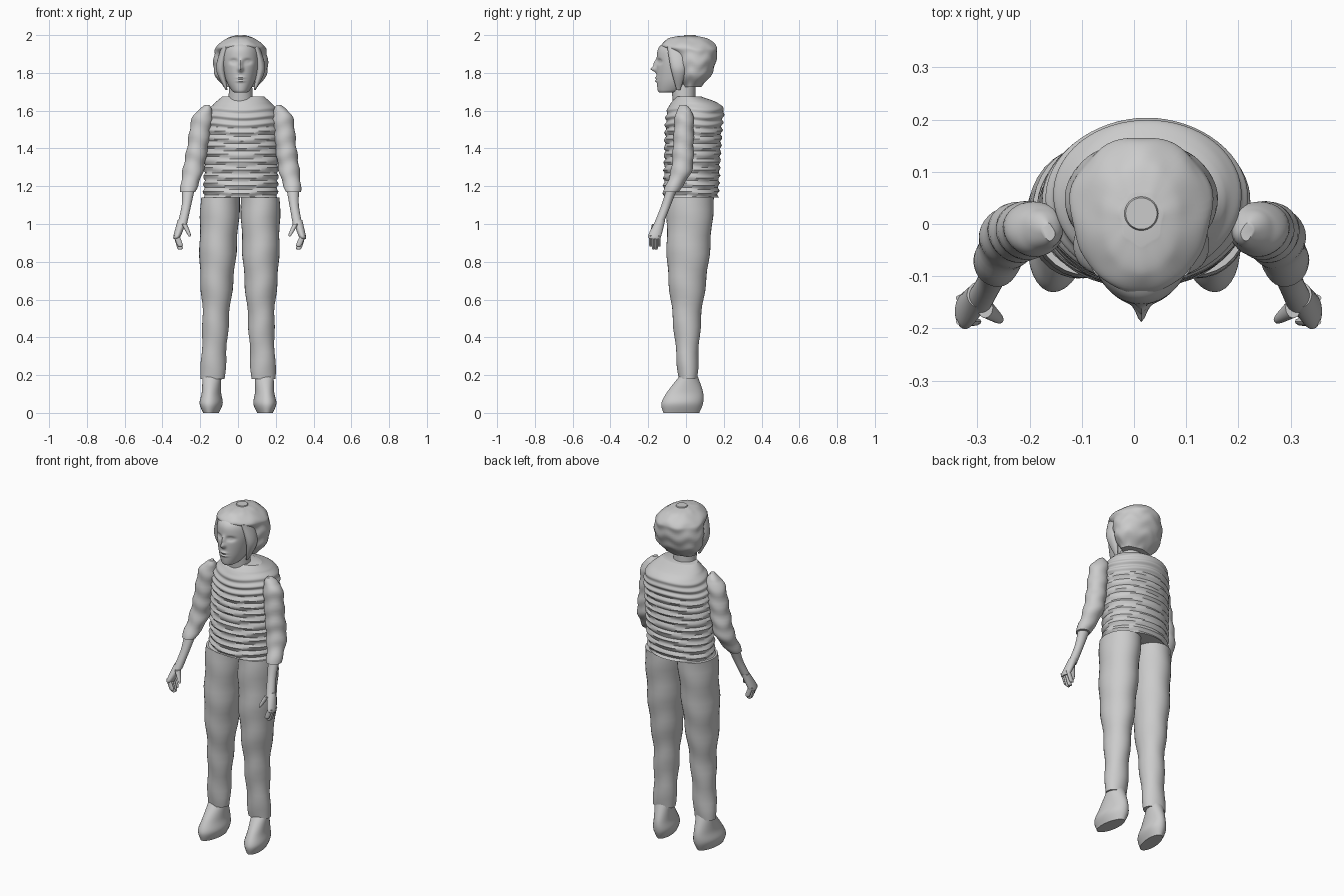
import bpy, bmesh, math
from math import sin, cos, pi, exp

cube = bpy.data.objects.get("Cube")
if cube:
    bpy.data.objects.remove(cube, do_unlink=True)

colour = (.6, .6, .6, 1)
grey = bpy.data.materials.new("plain grey")
grey.use_nodes = True
grey.diffuse_color = colour
grey.node_tree.nodes["Principled BSDF"].inputs["Base Color"].default_value = colour


def curve_value(before, start, end, after, t):
    """Smooth blend from start to end, guided by their neighbours."""
    slope_in, slope_out = (end - before) / 2, (after - start) / 2
    ease = t * t * (3 - 2 * t)
    return (start + (end - start) * ease
            + slope_in * t * (1 - t) ** 2 - slope_out * t * t * (1 - t))


def resample(rows, steps):
    """Insert smooth in-between sections."""
    padded = [rows[0], *rows, rows[-1]]
    result = []
    for window in zip(padded, padded[1:], padded[2:], padded[3:]):
        for step in range(steps):
            result.append([curve_value(*values, step / steps) for values in zip(*window)])
    return result + [rows[-1]]


def leaning(x, y, z):
    """The body axis drifts gently towards its left with height."""
    return x + z * z / 100, y, z


def mirrored(side):
    """Placement for a paired limb."""
    return lambda x, y, z: leaning(side * x, y, z)


def head_place(x, y, z):
    return x + .014, y, z


def loft(name, rows, segments=32, steps=8, place=leaning, relief=None):
    """Skin ovals: height, inner and outer side (or half width), front, back."""
    rows = [row if len(row) == 5 else (row[0], -row[1], *row[1:]) for row in rows]
    bm = bmesh.new()
    rings = []
    for z, inner, outer, front, back in resample(rows, steps):
        ring = []
        for k in range(segments):
            angle = 2 * pi * k / segments
            swell = relief(angle, z) if relief else 0
            x = (inner + outer) / 2 + ((outer - inner) / 2 + swell) * cos(angle)
            y = (front + back) / 2 + ((back - front) / 2 + swell) * sin(angle)
            ring.append(bm.verts.new(place(x, y, z)))
        rings.append(ring)
    for lower, upper in zip(rings, rings[1:]):
        for k in range(segments):
            bm.faces.new((lower[k - 1], lower[k], upper[k], upper[k - 1]))
    bm.faces.new(rings[0])
    bm.faces.new(rings[-1])
    bmesh.ops.recalc_face_normals(bm, faces=bm.faces)
    mesh = bpy.data.meshes.new(name)
    bm.to_mesh(mesh)
    bm.free()
    mesh.materials.append(grey)
    part = bpy.data.objects.new(name, mesh)
    bpy.context.collection.objects.link(part)
    bpy.ops.object.select_all(action='DESELECT')
    part.select_set(True)
    bpy.context.view_layer.objects.active = part
    bpy.ops.object.shade_smooth_by_angle(angle=pi / 4)


def ripple(depth, pitch, lobes):
    """Wavy folds in cloth or hair."""
    def relief(angle, z):
        return depth * sin(2 * pi * z / pitch + sin(lobes * angle))
    return relief


# Sweater body, with folds that fade out at the shoulders
folds = ripple(.006, .04, 3)


def body_folds(angle, z):
    return folds(angle, z) * min(1, max(0, (1.65 - z) * 9))


loft("sweater_body", [
    (1.14, .195, -.12, .17),
    (1.5, .195, -.11, .19),
    (1.6, .18, -.1, .2),
    (1.64, .15, -.08, .17),
    (1.675, .11, -.05, .08),
], segments=64, steps=30, relief=body_folds)

# Limbs, each drawn once and placed on both sides
for side, word in ((-1, "right"), (1, "left")):
    limb = mirrored(side)

    def foot_place(x, y, z):
        return limb(x - y / 9, y, z)

    loft(word + "_trouser_leg", [
        (.18, .07, .2, -.04, .06),
        (.5, .05, .19, -.07, .08),
        (.8, .02, .21, -.1, .12),
        (1.14, 0, .21, -.1, .15),
    ], place=limb, relief=ripple(.003, .2, 2))

    loft(word + "_foot", [
        (0, .1, .18, -.12, .07),
        (.05, .08, .2, -.13, .09),
        (.11, .09, .19, -.1, .09),
        (.2, .09, .19, -.03, .06),
    ], place=foot_place)

    loft(word + "_sleeve", [
        (1.17, .24, .32, -.12, -.04),
        (1.28, .2, .31, -.08, .03),
        (1.4, .18, .29, -.07, .04),
        (1.55, .16, .27, -.06, .04),
        (1.6, .16, .24, -.05, .03),
        (1.63, .18, .2, -.03, 0),
    ], place=limb, relief=ripple(.003, .09, 2))

    loft(word + "_forearm", [
        (1, .28, .33, -.17, -.12),
        (1.1, .26, .31, -.13, -.08),
        (1.2, .24, .31, -.1, -.04),
    ], place=limb)

    loft(word + "_palm", [
        (.92, .32, .35, -.19, -.14),
        (.94, .31, .35, -.2, -.13),
        (1.02, .28, .33, -.16, -.11),
    ], place=limb)

    # Four curled fingers side by side, then the thumb
    for number, tip in enumerate((.88, .865, .865, .88)):
        front = -.195 + number * .015
        loft(f"{word}_finger_{number + 1}", [
            (tip, .31, .32, front + .004, front + .012),
            (tip + .01, .3, .33, front, front + .016),
            (.94, .32, .35, front, front + .016),
        ], segments=12, place=limb)
    loft(word + "_thumb", [
        (.935, .26, .27, -.19, -.18),
        (.95, .26, .28, -.19, -.17),
        (1, .28, .31, -.18, -.14),
    ], segments=12, place=limb)

    # Lock of hair hanging beside the cheek
    def lock_place(x, y, z):
        return head_place(side * x, y, z)

    loft(word + "_hair_lock", [
        (1.71, .07, .08, -.05, -.03),
        (1.82, .08, .13, -.08, 0),
        (1.94, .06, .1, -.1, 0),
    ], place=lock_place)

loft("neck", [(1.65, .065, -.07, .05), (1.75, .06, -.08, .05)], place=head_place)

# Face features as soft bumps: sideways, height, width, tallness, push
nose = [(0, 1.82, .012, .014, -.03), (0, 1.85, .01, .02, -.016)]
lips = [(0, height, .02, .006, -.01) for height in (1.757, 1.774)]
eyes = [bump for x in (-.037, .037)
        for bump in ((x, 1.86, .02, .012, .017), (x, 1.86, .012, .006, -.009))]


def sculpt(x, y, z):
    """Push the front of the head into a face."""
    strength = min(1, max(0, (-.05 - y) * 30))
    for across, height, width, tall, push in nose + lips + eyes:
        distance = ((x - across) / width) ** 2 + ((z - height) / tall) ** 2
        y += strength * push * exp(-distance)
    return head_place(x, y, z)


loft("head", [
    (1.695, .03, -.14, -.06),
    (1.71, .05, -.15, 0),
    (1.77, .08, -.155, .07),
    (1.87, .1, -.155, .1),
    (1.94, .09, -.14, .1),
    (1.985, .05, -.06, .05),
], segments=96, steps=16, place=sculpt)

# Hair mass, swept back and full behind, topped by a small crown
loft("hair", [
    (1.725, .09, -.02, .08),
    (1.8, .14, -.05, .14),
    (1.9, .14, -.08, .165),
    (1.94, .125, -.13, .16),
    (1.98, .08, -.1, .12),
    (1.995, .04, -.04, .06),
], segments=64, place=head_place, relief=ripple(.003, .08, 7))
loft("crown_patch", [(1.98, .04, -.02, .06), (2, .03, -.01, .05)], place=head_place)
